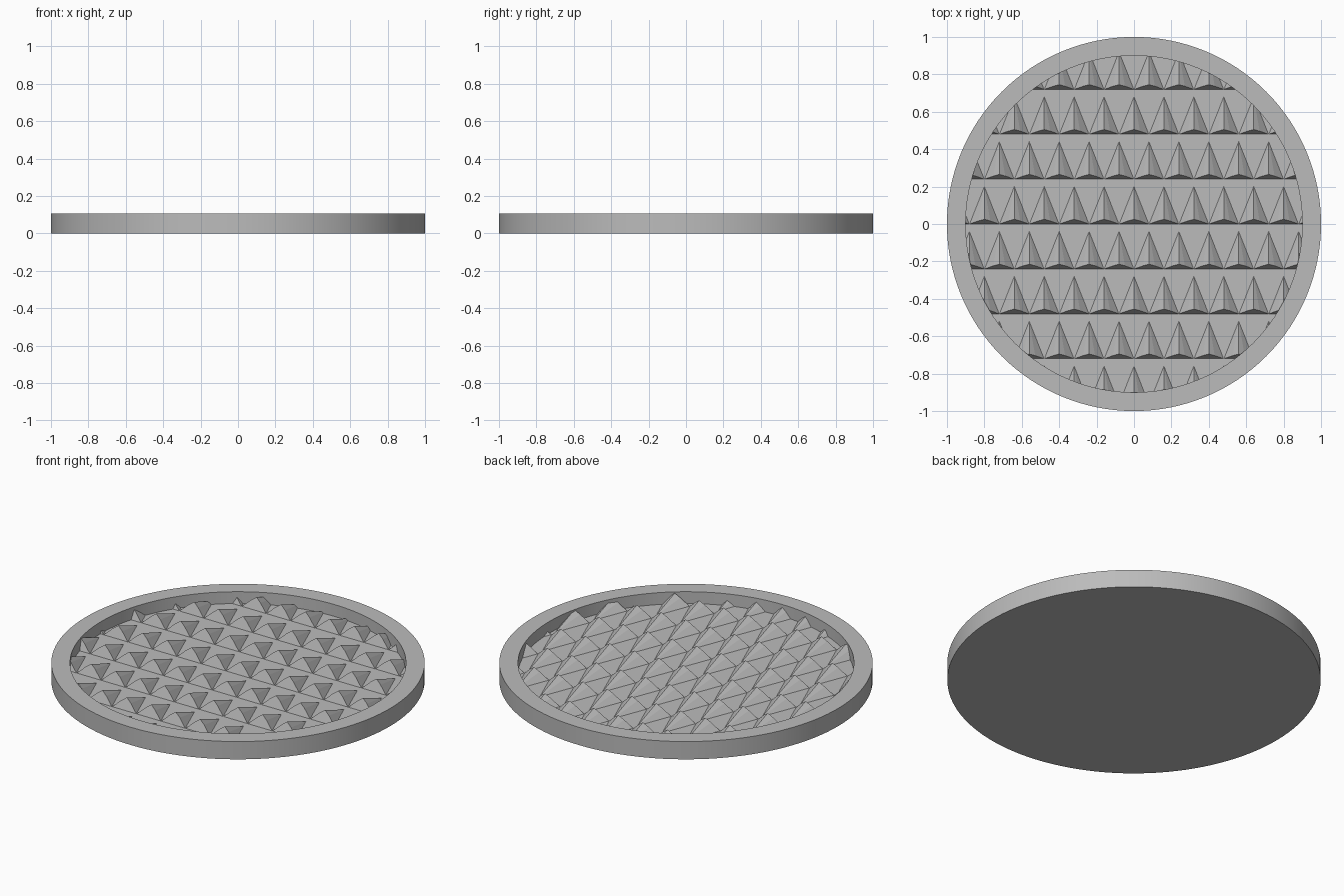
import bpy, bmesh, math

cube = bpy.data.objects.get("Cube")
if cube:
    bpy.data.objects.remove(cube, do_unlink=True)

RIM_Z, FLOOR_Z, PEAK = 0.105, 0.035, 0.066
PITCH, ROW_STEP, LENGTH = 0.16, 0.24, 0.2

grey = bpy.data.materials.new("light_grey")
grey.use_nodes = True
color = (0.5, 0.5, 0.5, 1)
grey.diffuse_color = color
grey.node_tree.nodes["Principled BSDF"].inputs["Base Color"].default_value = color


def make_object(name, bm):
    bmesh.ops.recalc_face_normals(bm, faces=bm.faces[:])
    mesh = bpy.data.meshes.new(name)
    bm.to_mesh(mesh)
    bm.free()
    mesh.materials.append(grey)
    obj = bpy.data.objects.new(name, mesh)
    bpy.context.collection.objects.link(obj)
    return obj


def lathe(name, profile, sides=128):
    """Turn an (r, z) profile about z, capping both ends flat."""
    bm = bmesh.new()
    rings = [[bm.verts.new((r * math.cos(2 * math.pi * i / sides),
                            r * math.sin(2 * math.pi * i / sides), z))
              for i in range(sides)] for r, z in profile]
    for a, b in zip(rings, rings[1:]):
        for i in range(sides):
            j = (i + 1) % sides
            bm.faces.new((a[i], a[j], b[j], b[i]))
    bm.faces.new(rings[0])
    bm.faces.new(rings[-1])
    return make_object(name, bm)


def add_spike(bm, x, y):
    """Half cone lying on the floor, steep face at the front, tip at the back."""
    half = PITCH / 2 - 0.001
    low = FLOOR_Z - 0.01
    section = [(-half, 0), (-0.4 * half, 0.66), (0, 1), (0.4 * half, 0.66), (half, 0)]
    arch = [bm.verts.new((x + dx, y + 0.025 * h, FLOOR_Z + PEAK * h)) for dx, h in section]
    tip = bm.verts.new((x, y + LENGTH, FLOOR_Z))
    # Sunken base
    left = bm.verts.new((x - half, y, low))
    right = bm.verts.new((x + half, y, low))
    back = bm.verts.new((x, y + LENGTH, low))
    for a, b in zip(arch, arch[1:]):
        bm.faces.new((a, b, tip))
    bm.faces.new(arch)
    bm.faces.new((left, right, arch[-1], arch[0]))
    bm.faces.new((left, arch[0], tip, back))
    bm.faces.new((right, back, tip, arch[-1]))
    bm.faces.new((left, back, right))


# Round tray with a raised rim
tray = lathe("tray", [(1, 0), (1, RIM_Z), (0.9, RIM_Z), (0.9, FLOOR_Z)])

# Staggered rows of spikes
bm = bmesh.new()
for row in range(-4, 4):
    y = row * ROW_STEP
    for col in range(-7, 8):
        x = (col + 0.5 * (row % 2)) * PITCH
        nearest_y = min(max(0, y), y + LENGTH)
        if math.hypot(max(abs(x) - PITCH / 2, 0), nearest_y) < 0.95:
            add_spike(bm, x, y)
spikes = make_object("spikes", bm)

# Trim the spikes to the round recess
trimmer = lathe("spike_trimmer", [(0.92, 0.01), (0.92, 0.2)])
trimmer.hide_render = True
trim = spikes.modifiers.new("trim", 'BOOLEAN')
trim.operation = 'INTERSECT'
trim.solver = 'EXACT'
trim.object = trimmer
bpy.context.view_layer.objects.active = spikes
spikes.select_set(True)
bpy.ops.object.modifier_apply(modifier=trim.name)
bpy.data.objects.remove(trimmer, do_unlink=True)

# Smooth the rim walls, keep the edges sharp
spikes.select_set(False)
tray.select_set(True)
bpy.context.view_layer.objects.active = tray
bpy.ops.object.shade_smooth_by_angle(angle=math.radians(30))
